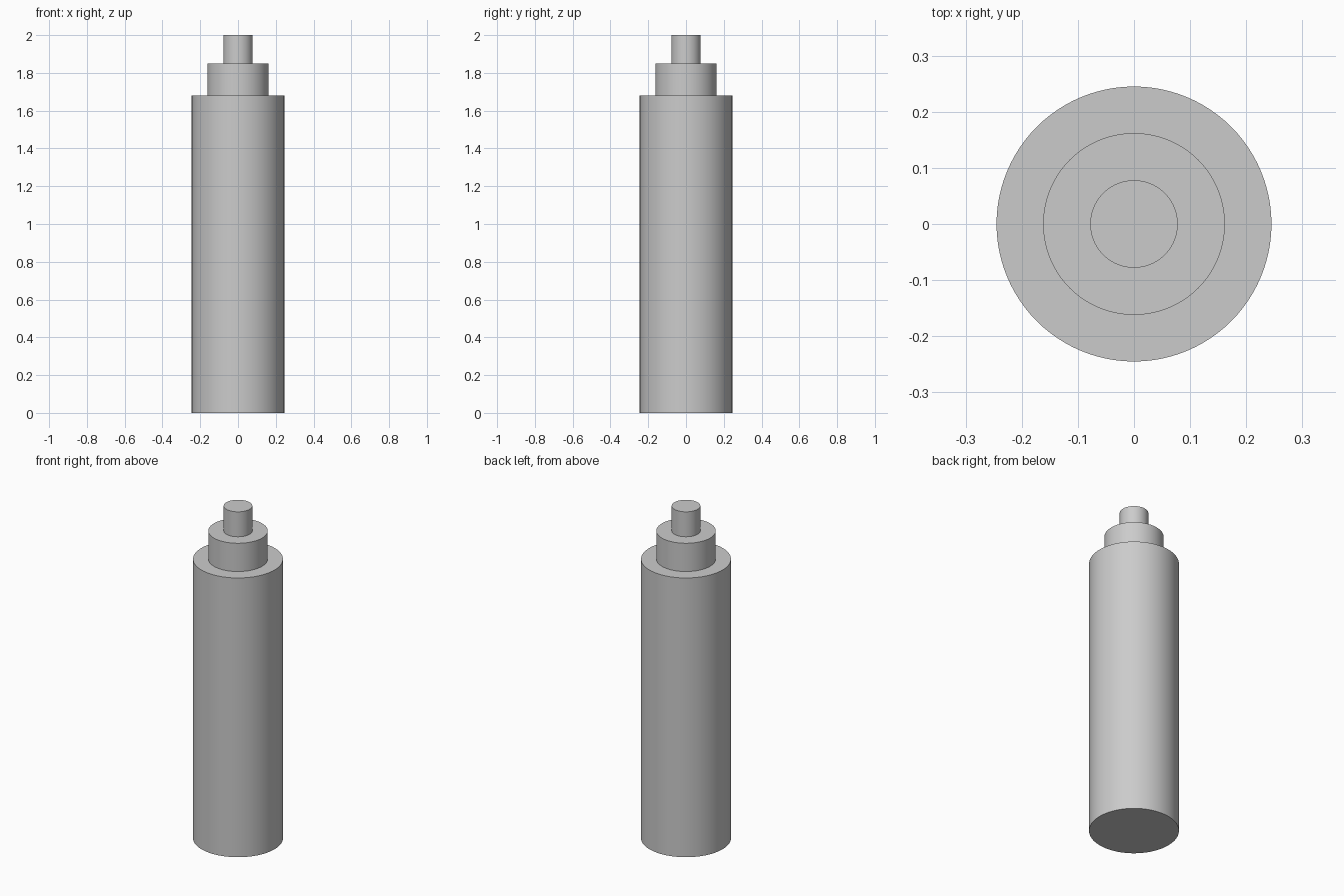
import bpy
import math

cube = bpy.data.objects.get("Cube")
if cube:
    bpy.data.objects.remove(cube, do_unlink=True)

# Single plain grey
grey = bpy.data.materials.new("plain_grey")
grey.use_nodes = True
colour = (0.6, 0.6, 0.6, 1.0)
grey.diffuse_color = colour
grey.node_tree.nodes["Principled BSDF"].inputs["Base Color"].default_value = colour


def cylinder(name, radius, bottom, top):
    """Upright round part with smooth sides and sharp rims."""
    bpy.ops.mesh.primitive_cylinder_add(
        vertices=96, radius=radius, depth=top - bottom,
        location=(0, 0, (bottom + top) / 2))
    part = bpy.context.object
    part.name = part.data.name = name
    part.data.materials.append(grey)
    bpy.ops.object.shade_smooth_by_angle(angle=math.radians(30))
    return part


# Stepped stack: wide body, narrower collar, small tip
cylinder("body", 0.245, 0.0, 1.68)
cylinder("collar", 0.162, 1.68, 1.85)
cylinder("tip", 0.078, 1.85, 2.0)
